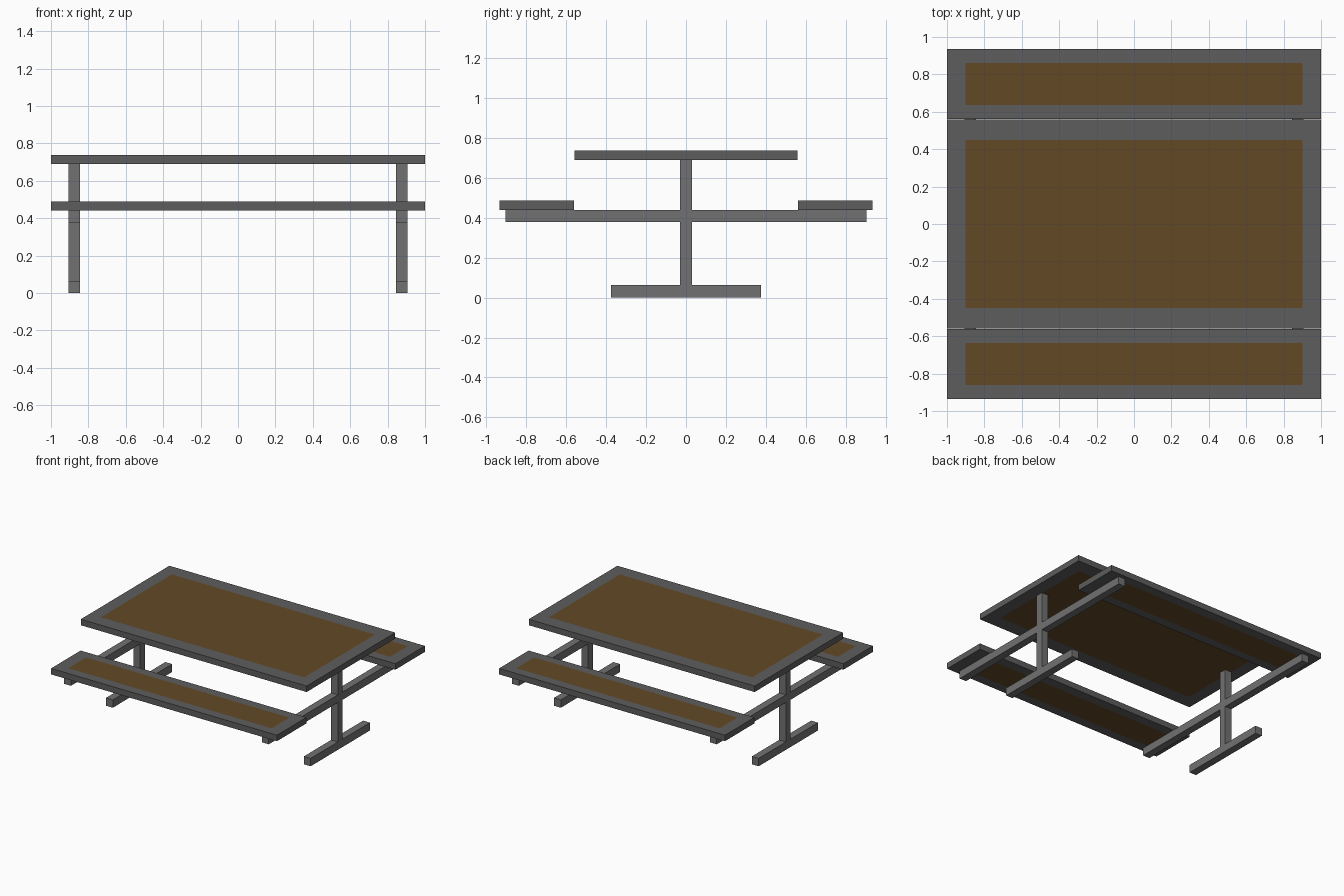
import bpy, bmesh

if "Cube" in bpy.data.objects:
    bpy.data.objects.remove(bpy.data.objects["Cube"])

def material(name, rgb):
    m = bpy.data.materials.new(name)
    m.diffuse_color = (*rgb, 1)
    m.use_nodes = True
    m.node_tree.nodes["Principled BSDF"].inputs["Base Color"].default_value = m.diffuse_color
    return m

FRAME = material("dark_grey_frame", (0.11, 0.11, 0.11))
WOOD = material("brown_panel", (0.125, 0.066, 0.018))
STEEL = material("grey_support", (0.165, 0.165, 0.17))

def add_object(name, bm, mats, loc=(0, 0, 0)):
    bmesh.ops.recalc_face_normals(bm, faces=bm.faces[:])
    me = bpy.data.meshes.new(name)
    bm.to_mesh(me)
    bm.free()
    for m in mats:
        me.materials.append(m)
    ob = bpy.data.objects.new(name, me)
    ob.location = loc
    bpy.context.collection.objects.link(ob)
    return ob

def slab(name, y, z0, z1, hy, panel_hy, hx=1.0, panel_hx=0.9):
    """Flat slab with a flush coloured panel on top and underside."""
    bm = bmesh.new()
    bmesh.ops.create_cube(bm, size=2)
    for v in bm.verts:
        v.co.x *= hx
        v.co.y *= hy
        v.co.z *= (z1 - z0) / 2
    bm.normal_update()
    caps = [f for f in bm.faces if abs(f.normal.z) > 0.9]
    bmesh.ops.inset_individual(bm, faces=caps, thickness=0.05)
    for f in caps:
        f.material_index = 1
        for v in f.verts:
            v.co.x = panel_hx if v.co.x > 0 else -panel_hx
            v.co.y = panel_hy if v.co.y > 0 else -panel_hy
    add_object(name, bm, [FRAME, WOOD], (0, y, (z0 + z1) / 2))

# Table top and the two benches
slab("table_top", 0, 0.69, 0.738, 0.56, 0.448)
for name, s in (("front_bench", -1), ("back_bench", 1)):
    slab(name, s * 0.749, 0.44, 0.488, 0.187, 0.112)

# End supports: foot, post and bench crossbar as one extruded profile
half = [(0.375, 0), (0.375, 0.063), (0.03, 0.063), (0.03, 0.378),
        (0.905, 0.378), (0.905, 0.44), (0.03, 0.44), (0.03, 0.69)]
profile = half + [(-y, z) for y, z in reversed(half)]
for name, x in (("left_support", -0.906), ("right_support", 0.846)):
    bm = bmesh.new()
    face = bm.faces.new([bm.verts.new((x, y, z)) for y, z in profile])
    ext = bmesh.ops.extrude_face_region(bm, geom=[face], use_keep_orig=True)
    moved = [g for g in ext["geom"] if isinstance(g, bmesh.types.BMVert)]
    bmesh.ops.translate(bm, verts=moved, vec=(0.06, 0, 0))
    add_object(name, bm, [STEEL])
